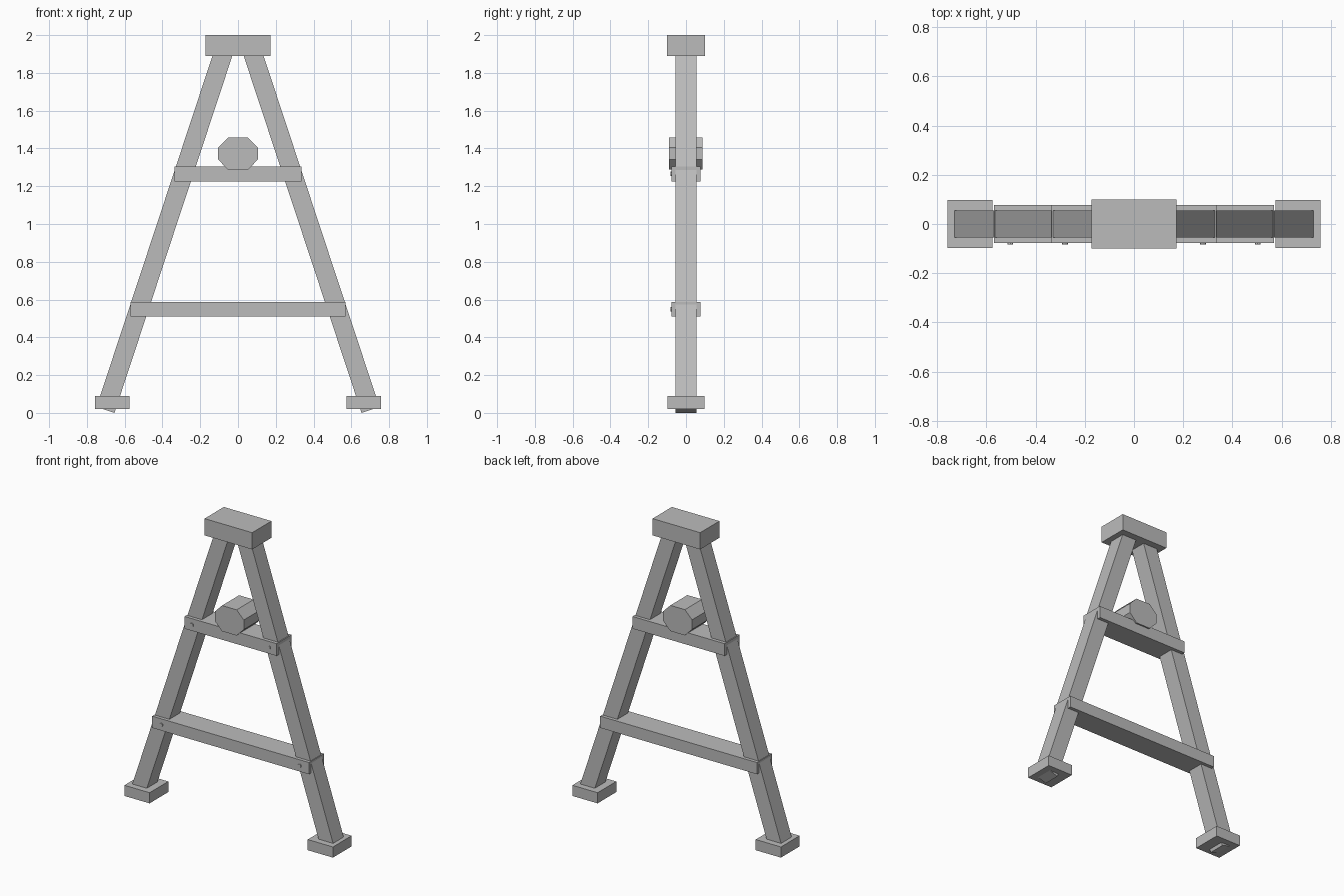
import bpy, bmesh, math
from mathutils import Vector

if "Cube" in bpy.data.objects:
    bpy.data.objects.remove(bpy.data.objects["Cube"])

grey = bpy.data.materials.new("plain_grey")
grey.diffuse_color = (0.5, 0.5, 0.5, 1)
grey.use_nodes = True
grey.node_tree.nodes["Principled BSDF"].inputs["Base Color"].default_value = grey.diffuse_color


def prism(name, profile, y0, y1):
    """Extrude an x-z outline from y0 (front) to y1 (back)."""
    bm = bmesh.new()
    face = bm.faces.new([bm.verts.new((x, y0, z)) for x, z in profile])
    ext = bmesh.ops.extrude_face_region(bm, geom=[face])
    verts = [v for v in ext["geom"] if isinstance(v, bmesh.types.BMVert)]
    bmesh.ops.translate(bm, vec=(0, y1 - y0, 0), verts=verts)
    bmesh.ops.recalc_face_normals(bm, faces=bm.faces)
    mesh = bpy.data.meshes.new(name)
    bm.to_mesh(mesh)
    bm.free()
    mesh.materials.append(grey)
    obj = bpy.data.objects.new(name, mesh)
    bpy.context.collection.objects.link(obj)
    return obj


def box(name, x0, x1, y0, y1, z0, z1):
    return prism(name, [(x0, z0), (x1, z0), (x1, z1), (x0, z1)], y0, y1)


# Top cap
box("top_cap", -0.173, 0.173, -0.1, 0.1, 1.89, 2.0)

# Cross bars
box("upper_crossbar", -0.335, 0.335, -0.077, 0.077, 1.225, 1.305)
box("lower_crossbar", -0.57, 0.57, -0.077, 0.077, 0.51, 0.587)

# Faceted round beam resting on the upper bar
prism("centre_beam", [(-0.053, 1.288), (0.053, 1.288), (0.105, 1.341), (0.105, 1.404),
                      (0.053, 1.457), (-0.053, 1.457), (-0.105, 1.404), (-0.105, 1.341)],
      -0.09, 0.087)

for side, label in ((-1, "left"), (1, "right")):
    # Slanted leg with square-cut ends
    foot, head = Vector((side * 0.7016, 0.0157)), Vector((side * 0.063, 1.95))
    along = (head - foot).normalized()
    across = Vector((along.y, -along.x)) * 0.05
    prism(label + "_leg", [foot - across, foot + across, head + across, head - across],
          -0.055, 0.055)

    # Foot block
    xs = sorted((side * 0.575, side * 0.758))
    box(label + "_foot", *xs, -0.097, 0.097, 0.02, 0.09)

    # Small pegs on the front of the cross bars
    for level, x, z in (("upper", 0.28, 1.265), ("lower", 0.503, 0.549)):
        ring = [(side * x + 0.012 * math.cos(math.tau * i / 8),
                 z + 0.012 * math.sin(math.tau * i / 8)) for i in range(8)]
        prism(f"{label}_{level}_peg", ring, -0.083, -0.07)
